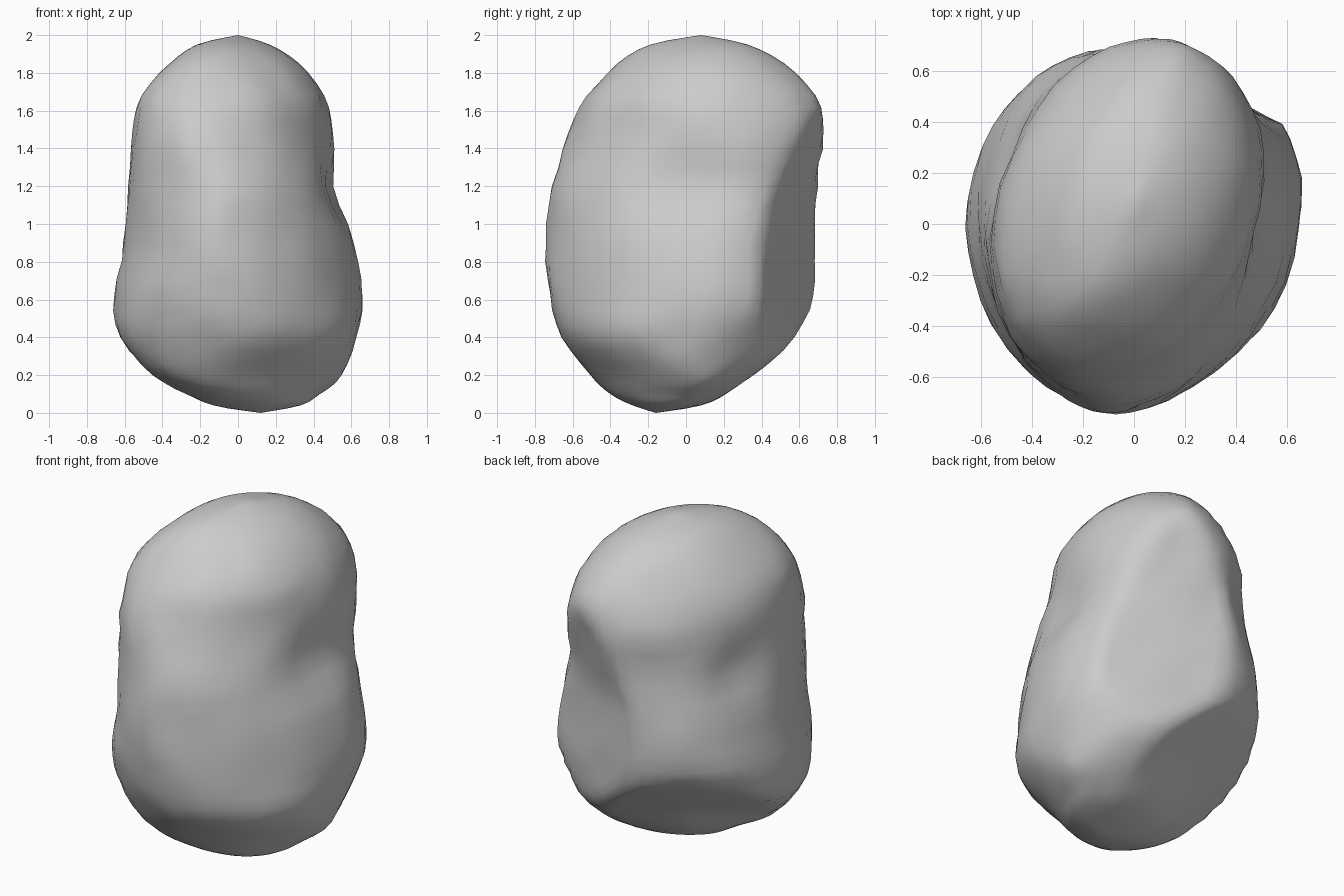
import bpy, bmesh, math
from mathutils import Vector, noise

if "Cube" in bpy.data.objects:
    bpy.data.objects.remove(bpy.data.objects["Cube"], do_unlink=True)

SIDES = 48      # points around each ring
STEPS = 3       # rings between two measured sections
DIRS = [math.radians(45 * k) for k in range(8)]

# Sections: height, then reach in eight compass directions from +x (hundredths)
SECTIONS = [
    (4, 32, 24, 8, 9, 13, 23, 27, 34),
    (10, 42, 38, 23, 26, 27, 38, 39, 41),
    (20, 54, 50, 39, 41, 46, 54, 50, 48),
    (40, 65, 62, 61, 56, 64, 64, 67, 61),
    (62, 68, 68, 71, 65, 68, 67, 75, 62),
    (90, 64, 66, 72, 65, 63, 66, 76, 60),
    (120, 56, 65, 74, 59, 61, 64, 73, 54),
    (148, 54, 65, 76, 57, 59, 62, 66, 45),
    (168, 47, 61, 70, 51, 53, 56, 54, 41),
    (185, 33, 46, 53, 40, 37, 41, 37, 27),
    (195, 18, 28, 34, 25, 23, 21, 20, 11),
]

# Broken faces: outward normal, distance, change with height above the waist, strength
CLEAVES = (
    (Vector((0.4, 0.917, 0)), 0.585, 0.3, 0.88),
    (Vector((-0.38, 0.52, -0.77)), -0.06, 0, 0.85),
)

# Side hollows: centre and sideways push
HOLLOWS = (
    (Vector((0.55, 0.0, 1.22)), -0.06),
    (Vector((-0.58, 0.25, 1.23)), 0.07),
)


def pole(x, y, z):
    """A section shrunk to a single point."""
    return [z] + [x * math.cos(a) + y * math.sin(a) for a in DIRS]


def spline(a, b, c, d, t):
    """Smooth blend from b to c."""
    return [q + 0.5 * t * (r - p + t * (2 * p - 5 * q + 4 * r - s
            + t * (3 * (q - r) + s - p))) for p, q, r, s in zip(a, b, c, d)]


def ring(reach):
    """Rounded outline that touches the given reach in every direction."""
    waves = [(k, sum(h * math.cos(k * a) for h, a in zip(reach, DIRS)) / 4,
              sum(h * math.sin(k * a) for h, a in zip(reach, DIRS)) / 4)
             for k in (1, 2, 3)]
    mean = sum(reach) / 8
    for i in range(SIDES):
        t = math.tau * i / SIDES
        h = mean + sum(c * math.cos(k * t) + s * math.sin(k * t) for k, c, s in waves)
        g = sum(k * (s * math.cos(k * t) - c * math.sin(k * t)) for k, c, s in waves)
        yield (h * math.cos(t) - g * math.sin(t), h * math.sin(t) + g * math.cos(t))


def weather(p):
    """Flatten the broken faces, press in the hollows and roughen the surface."""
    p = p.copy()
    fade = max(0, min(1, p.z / 0.2, (2 - p.z) / 0.2))
    for normal, distance, rise, strength in CLEAVES:
        over = p.dot(normal) - distance - rise * max(0, p.z - 1.1)
        if over > 0:
            p -= normal * over * strength * fade
    for centre, push in HOLLOWS:
        p.x += push * math.exp(-((p - centre).length / 0.19) ** 2)
    # Fine unevenness, fading out at the top and bottom tips
    bump = noise.noise(p * 4) * 0.012 + noise.noise(p * 9) * 0.01
    axis = Vector((p.x, p.y, 0))
    if axis.length > 0.01:
        p += axis.normalized() * bump * fade
    return p


# Sections with the two tips, in units
bottom, top = pole(0.12, -0.16, 0.0), pole(0.0, 0.08, 2.0)
keys = [bottom] + [[v / 100 for v in s] for s in SECTIONS] + [top]
padded = [keys[0]] + keys + [keys[-1]]
levels = [spline(*padded[i:i + 4], j / STEPS)
          for i in range(len(keys) - 1) for j in range(STEPS)][1:]

# Boulder body
bm = bmesh.new()
rings = [[bm.verts.new(weather(Vector((x, y, lv[0])))) for x, y in ring(lv[1:])]
         for lv in levels]
low = bm.verts.new((0.12, -0.16, 0))
high = bm.verts.new((0, 0.08, 2))
for j in range(SIDES):
    k = (j + 1) % SIDES
    bm.faces.new((low, rings[0][k], rings[0][j]))
    bm.faces.new((high, rings[-1][j], rings[-1][k]))
    for a, b in zip(rings, rings[1:]):
        bm.faces.new((a[j], a[k], b[k], b[j]))
bmesh.ops.recalc_face_normals(bm, faces=bm.faces)
mesh = bpy.data.meshes.new("boulder")
bm.to_mesh(mesh)
bm.free()
boulder = bpy.data.objects.new("boulder", mesh)
bpy.context.collection.objects.link(boulder)

# Stone colour
stone = bpy.data.materials.new("stone grey")
stone.use_nodes = True
colour = (0.6, 0.6, 0.6, 1)
stone.diffuse_color = colour
stone.node_tree.nodes["Principled BSDF"].inputs["Base Color"].default_value = colour
mesh.materials.append(stone)

bpy.context.view_layer.objects.active = boulder
boulder.select_set(True)
bpy.ops.object.shade_smooth_by_angle(angle=math.radians(40))
